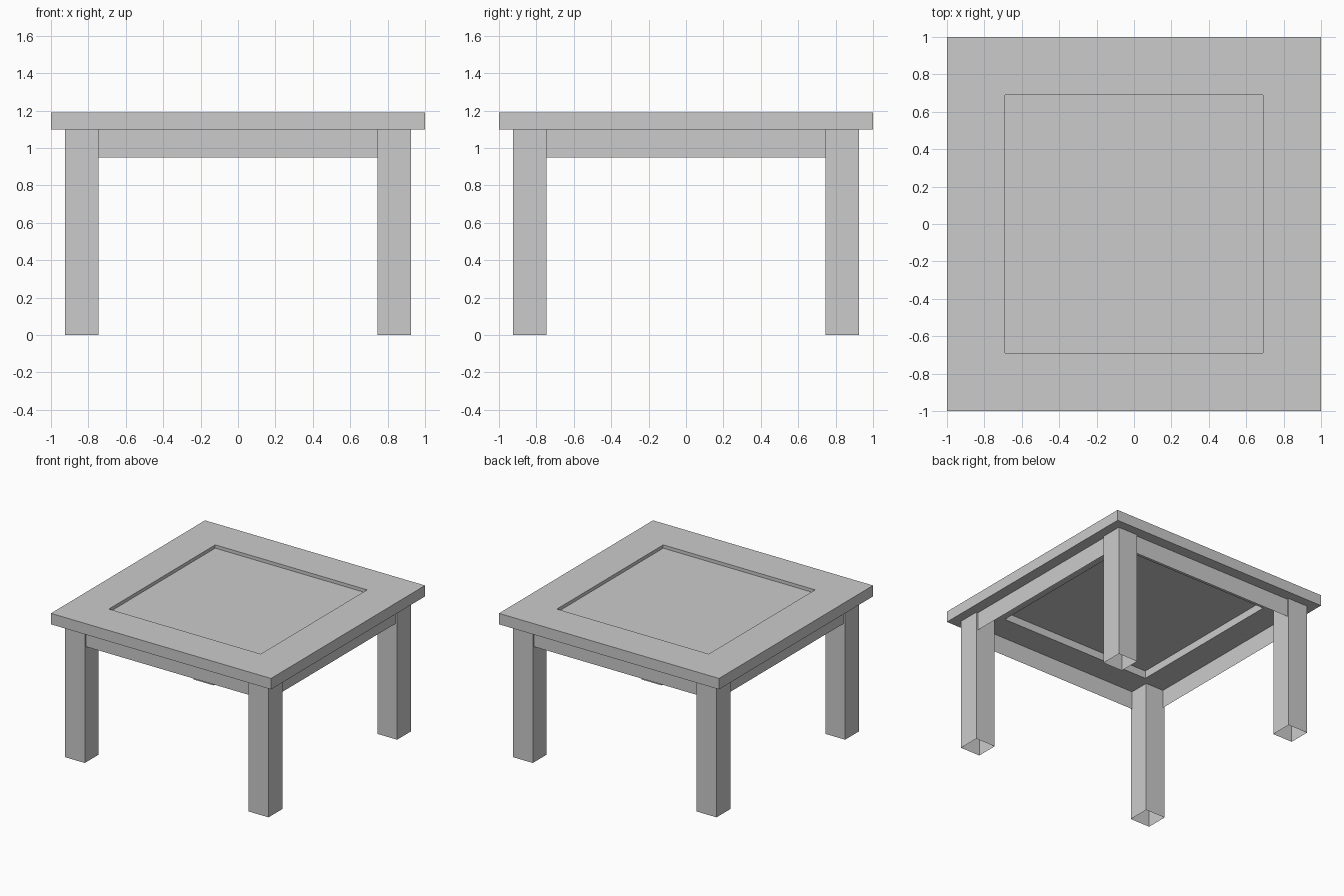
import bpy, bmesh
from math import pi
from mathutils import Matrix, Vector

if "Cube" in bpy.data.objects:
    bpy.data.objects.remove(bpy.data.objects["Cube"])

TOP, UNDER, PANEL = 1.19, 1.10, 1.163
HOLE = 0.69
LEG_IN, LEG_OUT = 0.745, 0.925


def finish(name, bm):
    me = bpy.data.meshes.new(name)
    bm.to_mesh(me)
    bm.free()
    ob = bpy.data.objects.new(name, me)
    bpy.context.collection.objects.link(ob)
    return ob


def square(bm, h, z):
    return [bm.verts.new((sx * h, sy * h, z))
            for sx, sy in ((-1, -1), (1, -1), (1, 1), (-1, 1))]


# Tabletop frame: a rectangular section swept round the square
bm = bmesh.new()
rings = [square(bm, h, z) for h, z in
         ((HOLE, TOP), (1, TOP), (1, UNDER), (HOLE, UNDER))]
for k in range(4):
    a, b = rings[k], rings[(k + 1) % 4]
    for i in range(4):
        j = (i + 1) % 4
        bm.faces.new((a[i], b[i], b[j], a[j]))
bmesh.ops.recalc_face_normals(bm, faces=bm.faces)
finish("tabletop_frame", bm)

# Thin recessed centre panel
bm = bmesh.new()
bm.faces.new(square(bm, HOLE, PANEL))
finish("tabletop_panel", bm)

# Four hollow legs, open at the foot
mid, width = (LEG_IN + LEG_OUT) / 2, LEG_OUT - LEG_IN
for side, sx in (("left", -1), ("right", 1)):
    for end, sy in (("front", -1), ("back", 1)):
        bm = bmesh.new()
        bmesh.ops.create_cube(bm, size=1)
        bmesh.ops.scale(bm, vec=(width, width, UNDER), verts=bm.verts)
        bmesh.ops.translate(bm, vec=(sx * mid, sy * mid, UNDER / 2), verts=bm.verts)
        foot = [f for f in bm.faces if f.normal.z < -0.5]
        bmesh.ops.delete(bm, geom=foot, context='FACES_ONLY')
        finish(f"{end}_{side}_leg", bm)

# Four thin apron boards between the legs, set just behind their outer faces
for i, side in enumerate(("front", "right", "back", "left")):
    bm = bmesh.new()
    y = -(LEG_OUT - 0.015)
    bm.faces.new([bm.verts.new(Vector((x, y, z))) for x, z in
                  ((-LEG_IN, 0.95), (LEG_IN, 0.95), (LEG_IN, UNDER), (-LEG_IN, UNDER))])
    bm.transform(Matrix.Rotation(i * pi / 2, 4, 'Z'))
    finish(f"{side}_apron", bm)
